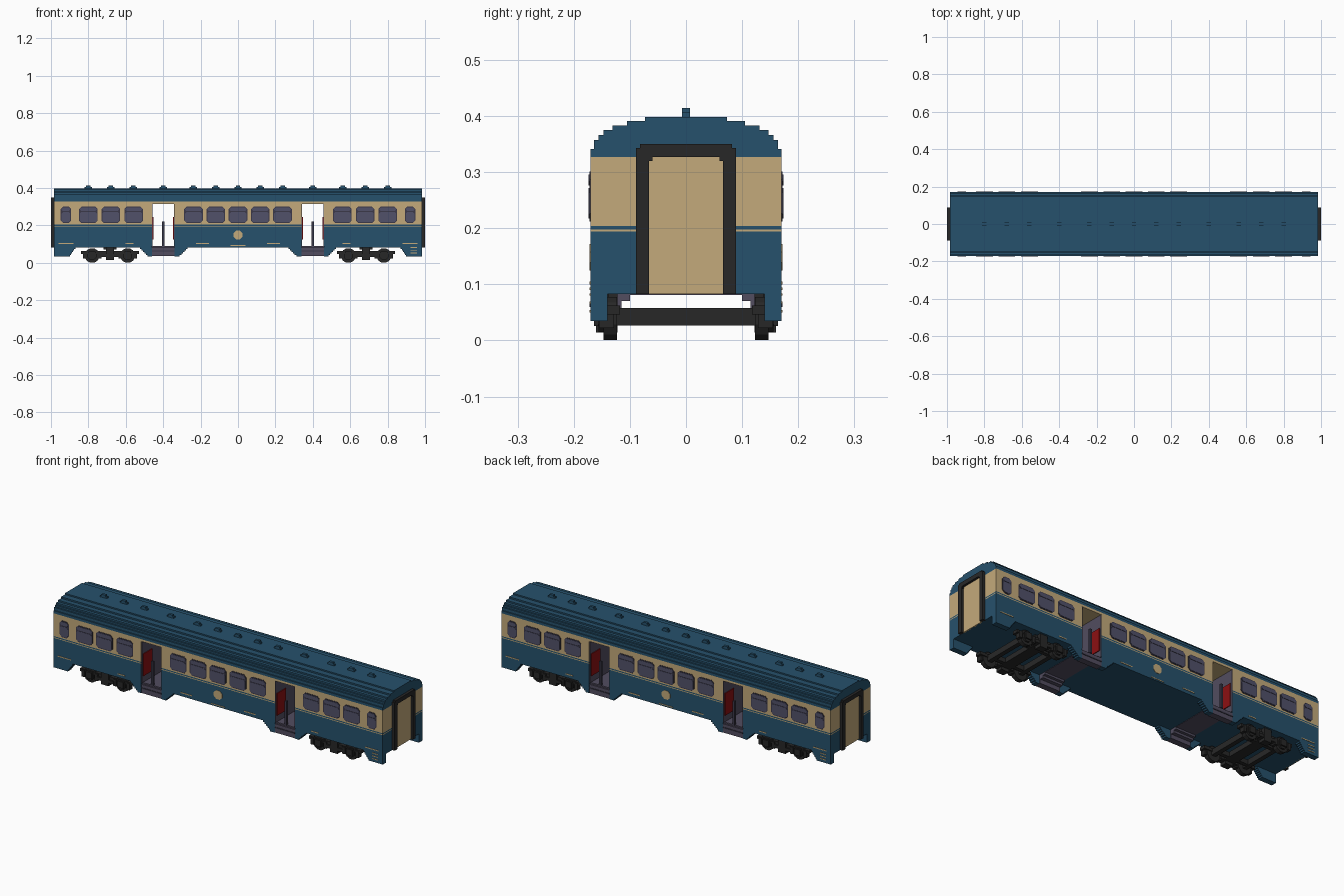
import bpy
import bmesh
from math import pi
from mathutils import Matrix, Vector

if "Cube" in bpy.data.objects:
    bpy.data.objects.remove(bpy.data.objects["Cube"])


def material(name, hex_code):
    srgb = [int(hex_code[i:i + 2], 16) / 255 for i in (0, 2, 4)]
    colour = [((c + 0.055) / 1.055) ** 2.4 if c > 0.04 else c / 12.92 for c in srgb] + [1]
    mat = bpy.data.materials.new(name)
    mat.use_nodes = True
    mat.diffuse_color = colour
    mat.node_tree.nodes["Principled BSDF"].inputs["Base Color"].default_value = colour
    return mat


BLUE = material("deep blue", "26516c")
TAN = material("tan", "c4aa7b")
BLACK = material("soft black", "272727")
GREY = material("purple grey", "524d60")
FRAME = material("dark window frame", "3b3949")
GLASS = material("slate glass", "51516a")
RED = material("dark red", "8c1012")
SIDES = (-1, 1)


class Part:
    """Collects simple solids into one named object."""

    def __init__(self, name, *mats):
        self.name, self.mats, self.bm = name, mats, bmesh.new()

    def box(self, x, y, z, mat=0):
        size = [b - a for a, b in (x, y, z)]
        mid = Vector([(a + b) / 2 for a, b in (x, y, z)])
        made = bmesh.ops.create_cube(
            self.bm, size=1, matrix=Matrix.Translation(mid) @ Matrix.Diagonal((*size, 1)))
        for face in {f for v in made["verts"] for f in v.link_faces}:
            face.material_index = mat

    def prism(self, points, axis_from, axis_to, mat=0):
        # points are (x, z), extruded along y
        face = self.bm.faces.new([self.bm.verts.new((x, axis_from, z)) for x, z in points])
        face.material_index = mat
        made = bmesh.ops.extrude_face_region(self.bm, geom=[face])["geom"]
        for item in made:
            if isinstance(item, bmesh.types.BMVert):
                item.co.y = axis_to
            elif isinstance(item, bmesh.types.BMFace):
                item.material_index = mat

    def disc(self, x, y, z, radius, width, sides=12):
        bmesh.ops.create_cone(
            self.bm, cap_ends=True, segments=sides, radius1=radius, radius2=radius, depth=width,
            matrix=Matrix.Translation((x, y, z)) @ Matrix.Rotation(pi / 2, 4, "X")
            @ Matrix.Rotation(pi / sides, 4, "Z"))

    def finish(self):
        bmesh.ops.recalc_face_normals(self.bm, faces=self.bm.faces)
        mesh = bpy.data.meshes.new(self.name)
        self.bm.to_mesh(mesh)
        self.bm.free()
        for mat in self.mats:
            mesh.materials.append(mat)
        obj = bpy.data.objects.new(self.name, mesh)
        bpy.context.collection.objects.link(obj)


def span(centre, half):
    return centre - half, centre + half


def mirrored(side, near, far):
    return tuple(sorted((side * near, side * far)))


END, HALF, FLOOR, DOOR_IN, DOOR_OUT = 0.985, 0.17, 0.083, 0.34, 0.46
DOOR_TOP, EAVE = 0.315, 0.327

# Painted body shell in three lengths, open across at the doorways
bands = [(FLOOR, 0.194, 0), (0.194, 0.198, 1), (0.198, 0.204, 0), (0.204, DOOR_TOP, 1)]
for name, x in (("right_body", (-END, -DOOR_OUT)), ("middle_body", (-DOOR_IN, DOOR_IN)),
                ("left_body", (DOOR_OUT, END))):
    body = Part(name, BLUE, TAN)
    for low, high, mat in bands:
        body.box(x, (-HALF, HALF), (low, high), mat)
    body.finish()
lintel = Part("door_lintel_band", TAN)
lintel.box((-END, END), (-HALF, HALF), (DOOR_TOP, EAVE))
lintel.finish()

# Stepped roof
roof = Part("roof", BLUE)
steps = [(0.17, 0.341), (0.164, 0.357), (0.156, 0.366), (0.147, 0.375),
         (0.131, 0.383), (0.105, 0.391), (0.073, 0.398)]
base = EAVE
for half, top in steps:
    roof.box((-END, END), (-half, half), (base, top))
    base = top
roof.finish()

vents = Part("roof_vents", BLUE)
for x in (0, 0.12, 0.24, 0.4, 0.56, 0.68, 0.8):
    for sx in SIDES if x else (1,):
        vents.box(span(sx * x, 0.02), (-0.007, 0.007), (0.398, 0.406))
        vents.box(span(sx * x, 0.012), (-0.007, 0.007), (0.406, 0.414))
vents.finish()

# Lower skirts with stair-stepped ends
skirt = Part("side_skirts", BLUE)
COUNT = 6
rise = (FLOOR - 0.035) / COUNT
for sx in SIDES:
    for sy in SIDES:
        y = mirrored(sy, 0.14, HALF)
        for i in range(COUNT):
            z = (0.035 + i * rise, 0.035 + (i + 1) * rise)
            t = (i + 1) / COUNT
            skirt.box(mirrored(sx, 0.905 - 0.035 * t, END), y, z)
            skirt.box(mirrored(sx, DOOR_OUT, DOOR_OUT + 0.015 + 0.05 * t), y, z)
            skirt.box(mirrored(sx, DOOR_IN - 0.02 - 0.05 * t, DOOR_IN), y, z)
skirt.finish()

# Entrance steps, bulkheads, red panels and handrails
entry = Part("entrance_vestibules", GREY, RED, FRAME)
for sx in SIDES:
    doorway = mirrored(sx, DOOR_IN, DOOR_OUT)
    entry.box(doorway, (-0.16, 0.16), (FLOOR - 0.002, 0.09))
    for sy in SIDES:
        for near, far, low in ((0.135, 0.169, 0.036), (0.115, 0.135, 0.058), (0.1, 0.115, 0.07)):
            entry.box(doorway, mirrored(sy, near, far), (low, FLOOR))
        entry.box(doorway, mirrored(sy, 0.169, 0.172), (0.06, 0.066), 2)
        entry.box(span(sx * 0.4, 0.006), mirrored(sy, 0.152, 0.164), (0.09, 0.22), 2)
    for wall, inward in ((DOOR_IN, 1), (DOOR_OUT, -1)):
        entry.box(mirrored(sx, wall, wall + inward * 0.003), (-0.168, 0.168), (0.09, DOOR_TOP))
        for sy in SIDES:
            entry.box(mirrored(sx, wall, wall + inward * 0.007),
                      mirrored(sy, 0.085, 0.16), (0.125, 0.245), 1)
entry.finish()


def chamfered(cx, half, low, high, cut):
    corners = []
    for sx, z, sz in ((-1, low, 1), (1, low, 1), (1, high, -1), (-1, high, -1)):
        pair = [(cx + sx * half, z + sz * cut), (cx + sx * (half - cut), z)]
        corners += pair if sx * sz < 0 else pair[::-1]
    return corners


# Side windows: dark frame, main pane and upper sliding pane
windows = Part("side_windows", FRAME, GLASS)
layout = [(0, 0.05)] + [(sx * x, half) for sx in SIDES for x, half in
                        ((0.119, 0.05), (0.238, 0.05), (0.558, 0.05),
                         (0.68, 0.05), (0.8, 0.05), (0.92, 0.028))]
for cx, half in layout:
    for sy in SIDES:
        windows.prism(chamfered(cx, half, 0.212, 0.301, 0.014), sy * 0.168, sy * 0.172)
        for low, high in ((0.217, 0.272), (0.276, 0.296)):
            windows.prism(chamfered(cx, half - 0.005, low, high, 0.008),
                          sy * 0.169, sy * 0.1735, 1)
windows.finish()

# Small tan trim plates and a plain central plaque
trim = Part("side_trim_plates", TAN)
for sy in SIDES:
    y = mirrored(sy, 0.169, 0.172)
    for sx in SIDES:
        for x, half in ((0.92, 0.04), (0.58, 0.022), (0.19, 0.035)):
            trim.box(span(sx * x, half), y, (0.1, 0.105))
    for z in (0.05, 0.065, 0.08):
        trim.box(span(-sy * 0.94, 0.018), y, (z, z + 0.004))
    trim.prism(chamfered(0, 0.025, 0.125, 0.172, 0.014), sy * 0.169, sy * 0.172)
    trim.box((-0.04, 0.04), y, (0.09, 0.094))
trim.finish()

# End gangway frames with tan doors
gangway = Part("end_gangways", BLACK, TAN)
for sx in SIDES:
    x = mirrored(sx, 0.98, 1)
    for sy in SIDES:
        gangway.box(x, mirrored(sy, 0.066, 0.089), (FLOOR, 0.343))
        gangway.box(x, mirrored(sy, 0.06, 0.066), (0.32, EAVE))
    gangway.box(x, (-0.082, 0.082), (EAVE, 0.35))
    gangway.box(mirrored(sx, 0.98, 0.988), (-0.066, 0.066), (FLOOR, EAVE), 1)
gangway.finish()

# Bogies: wheels, axles, side frames, springs and cross beams
for name, cx in (("right_bogie", -0.685), ("left_bogie", 0.685)):
    bogie = Part(name, BLACK)
    for dx in (-0.095, 0.095):
        bogie.box(span(cx + dx, 0.012), (-0.125, 0.125), (0.027, 0.058))
        for sy in SIDES:
            bogie.disc(cx + dx, sy * 0.135, 0.039, 0.04, 0.024)
            bogie.disc(cx + dx, sy * 0.15, 0.039, 0.026, 0.012, 8)
            bogie.box(span(cx + dx, 0.018), mirrored(sy, 0.14, 0.164), (0.026, 0.06))
            for offset in (-0.04, 0.04):
                bogie.box(span(cx + dx + offset, 0.009), mirrored(sy, 0.128, 0.155), (0.022, 0.058))
    for sy in SIDES:
        bogie.box(span(cx, 0.155), mirrored(sy, 0.118, 0.15), (0.046, 0.062))
        bogie.box(span(cx, 0.05), mirrored(sy, 0.12, 0.158), (0.03, 0.046))
        bogie.box(span(cx, 0.022), mirrored(sy, 0.122, 0.16), (0.014, FLOOR))
        bogie.box(span(cx, 0.035), mirrored(sy, 0.122, 0.138), (0.07, FLOOR))
        bogie.box(span(cx, 0.095), mirrored(sy, 0.085, 0.105), (0.03, 0.055))
    bogie.box(span(cx, 0.03), (-0.12, 0.12), (0.03, 0.057))
    bogie.finish()
